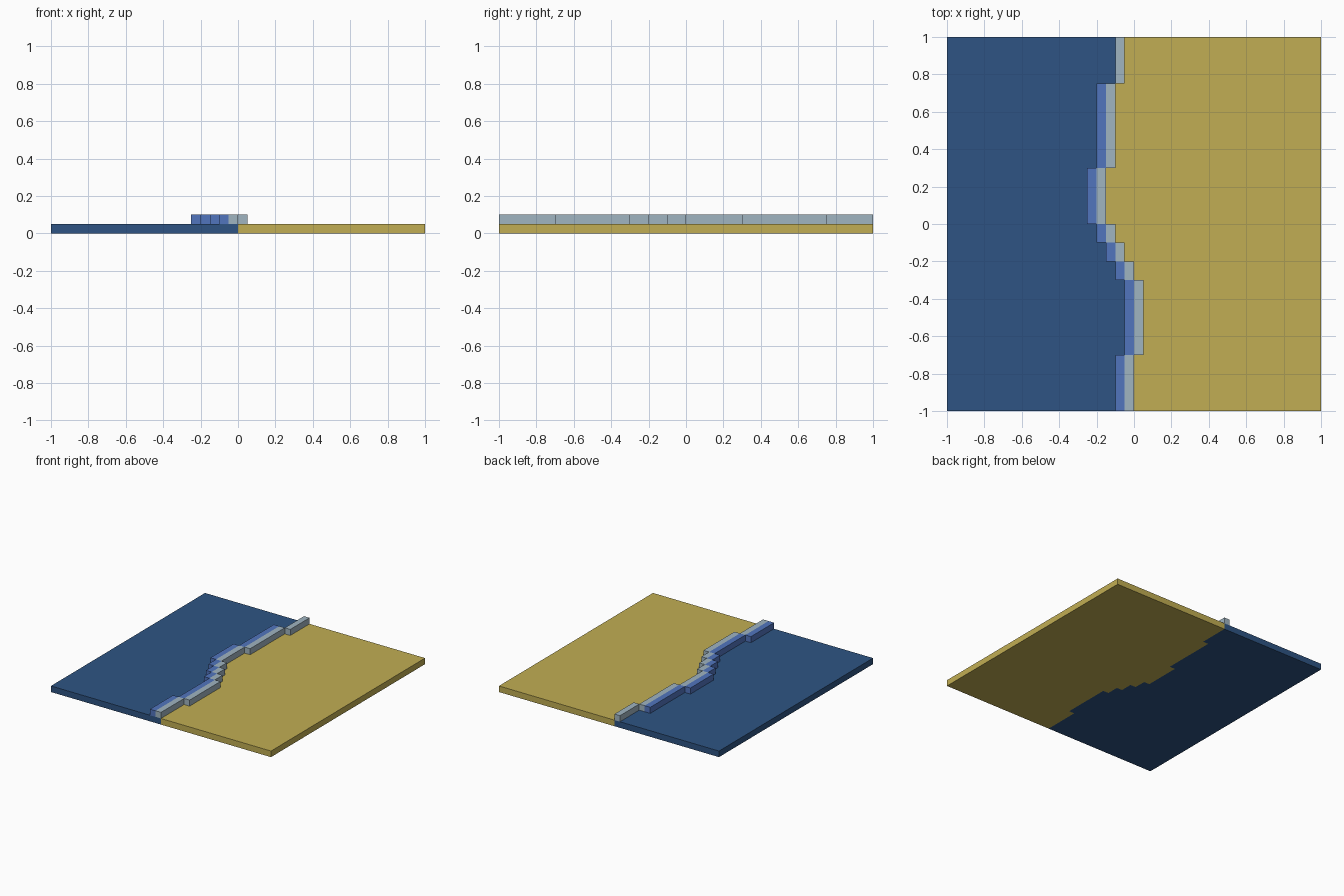
import bpy
import bmesh

if "Cube" in bpy.data.objects:
    bpy.data.objects.remove(bpy.data.objects["Cube"], do_unlink=True)


def make_material(name, rgb):
    """Flat material from 0-255 display values, converted to linear."""
    linear = [((c / 255 + 0.055) / 1.055) ** 2.4 for c in rgb]
    mat = bpy.data.materials.new(name)
    mat.use_nodes = True
    mat.diffuse_color = (*linear, 1)
    mat.node_tree.nodes["Principled BSDF"].inputs["Base Color"].default_value = (*linear, 1)
    return mat


def extrude_outline(name, outline, bottom, top, mat):
    """Solid slab from a flat outline."""
    bm = bmesh.new()
    face = bm.faces.new([bm.verts.new((x, y, bottom)) for x, y in outline])
    new = bmesh.ops.extrude_face_region(bm, geom=[face])["geom"]
    verts = [v for v in new if isinstance(v, bmesh.types.BMVert)]
    bmesh.ops.translate(bm, verts=verts, vec=(0, 0, top - bottom))
    bmesh.ops.recalc_face_normals(bm, faces=bm.faces)
    mesh = bpy.data.meshes.new(name)
    bm.to_mesh(mesh)
    bm.free()
    mesh.materials.append(mat)
    obj = bpy.data.objects.new(name, mesh)
    bpy.context.collection.objects.link(obj)
    return obj


def block(name, x0, y0, y1, mat):
    """One strip of the breaking wave, sitting on the ground slab."""
    outline = [(x0, y0), (x0 + STEP, y0), (x0 + STEP, y1), (x0, y1)]
    extrude_outline(name, outline, SLAB, SLAB + STEP, mat)


SLAB = 0.05
STEP = 0.05

sea_blue = make_material("deep_sea_blue", (46, 84, 131))
sand_yellow = make_material("sand_yellow", (193, 174, 83))
wave_blue = make_material("wave_blue", (81, 117, 190))
foam_grey = make_material("foam_grey", (160, 181, 193))

# Shoreline: front y, back y, and x of the shore edge
shore = [
    (-1, -0.7, 0), (-0.7, -0.3, 0.05), (-0.3, -0.2, 0), (-0.2, -0.1, -0.05),
    (-0.1, 0, -0.1), (0, 0.3, -0.15), (0.3, 0.75, -0.1), (0.75, 1, -0.05),
]
edge = [(x, y) for y0, y1, x in shore for y in (y0, y1)]

# Ground slabs meeting along the stepped shoreline
extrude_outline("sea", edge + [(-1, 1), (-1, -1)], 0, SLAB, sea_blue)
extrude_outline("sand", edge + [(1, 1), (1, -1)], 0, SLAB, sand_yellow)

# Foam along the whole shore, with a wave strip behind all but the last piece
for i, (y0, y1, x) in enumerate(shore, 1):
    block(f"foam_{i}", x - STEP, y0, y1, foam_grey)
    if i < len(shore):
        block(f"wave_{i}", x - 2 * STEP, y0, y1, wave_blue)
